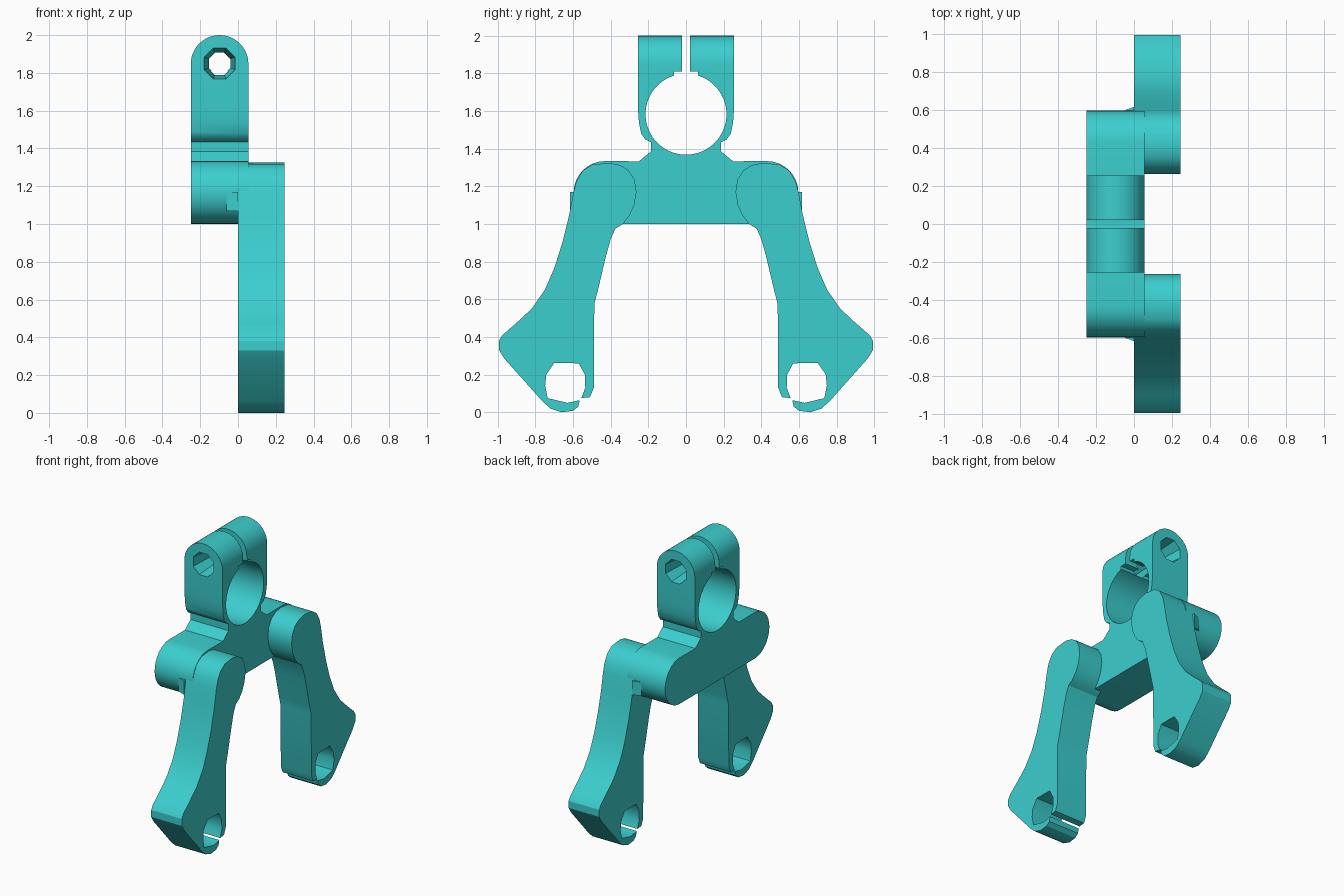
import bpy
import bmesh
import math
from mathutils import Matrix, Vector

cube = bpy.data.objects.get("Cube")
if cube:
    bpy.data.objects.remove(cube, do_unlink=True)

TEAL = (0.045, 0.62, 0.62, 1.0)
teal = bpy.data.materials.new("teal plastic")
teal.use_nodes = True
teal.diffuse_color = TEAL
teal.node_tree.nodes["Principled BSDF"].inputs["Base Color"].default_value = TEAL


def finish(name, bm):
    bmesh.ops.recalc_face_normals(bm, faces=bm.faces)
    mesh = bpy.data.meshes.new(name)
    bm.to_mesh(mesh)
    bm.free()
    mesh.materials.append(teal)
    obj = bpy.data.objects.new(name, mesh)
    bpy.context.collection.objects.link(obj)
    return obj


def prism(name, points, axis, lo, hi):
    """Extrude a closed 2D profile along x (points are y,z) or y (points are x,z)."""
    bm = bmesh.new()
    place = (lambda a, b: (lo, a, b)) if axis == "x" else (lambda a, b: (a, lo, b))
    face = bm.faces.new([bm.verts.new(place(a, b)) for a, b in points])
    moved = bmesh.ops.extrude_face_region(bm, geom=[face])["geom"]
    step = Vector((hi - lo, 0, 0)) if axis == "x" else Vector((0, hi - lo, 0))
    bmesh.ops.translate(bm, vec=step, verts=[g for g in moved if isinstance(g, bmesh.types.BMVert)])
    return finish(name, bm)


def arc(cx, cy, r, start, end, n):
    steps = [math.radians(start + (end - start) * i / n) for i in range(n + 1)]
    return [(cx + r * math.cos(t), cy + r * math.sin(t)) for t in steps]


def rect(a0, a1, b0, b1):
    return [(a0, b0), (a1, b0), (a1, b1), (a0, b1)]


def boolean(obj, tool, operation="DIFFERENCE"):
    mod = obj.modifiers.new("cut", "BOOLEAN")
    mod.operation, mod.solver, mod.object = operation, "EXACT", tool
    tool.hide_render = True
    bpy.context.view_layer.objects.active = obj
    bpy.ops.object.modifier_apply(modifier=mod.name)
    bpy.data.objects.remove(tool, do_unlink=True)


def smooth(obj):
    bpy.ops.object.select_all(action="DESELECT")
    obj.select_set(True)
    bpy.context.view_layer.objects.active = obj
    bpy.ops.object.shade_smooth_by_angle(angle=math.radians(30))


# Bridge with rounded ends, waisted neck and clamp block, as one half profile
half = arc(0.43, 1.167, 0.167, -90, 90, 16) + [
    (0.25, 1.333), (0.187, 1.385), (0.187, 1.435), (0.215, 1.448),
    (0.238, 1.48), (0.25, 1.54), (0.256, 1.62), (0.256, 2.0)]
bridge = prism("bridge_and_clamp", half + [(-y, z) for y, z in reversed(half)], "x", -0.25, 0.055)

# Round the clamp top across its width
arch = [(-0.25, 0.9), (0.055, 0.9)] + arc(-0.0975, 1.8475, 0.1525, 0, 180, 24)
boolean(bridge, prism("arch_helper", arch, "y", -1, 1), "INTERSECT")

# Tube bore, its flat-topped relief and the clamping slot
boolean(bridge, prism("bore_cutter", arc(0, 1.583, 0.215, 0, 354.375, 63), "x", -0.5, 0.5))
boolean(bridge, prism("relief_cutter", rect(-0.065, 0.065, 1.7, 1.81), "x", -0.5, 0.5))
boolean(bridge, prism("slot_cutter", rect(-0.02, 0.022, 1.75, 2.1), "x", -0.5, 0.5))

# Faceted bolt hole, narrowing toward the slot from each side
for side in (-1, 1):
    bm = bmesh.new()
    bmesh.ops.create_cone(bm, cap_ends=True, segments=8, radius1=0.06, radius2=0.09, depth=0.27)
    bmesh.ops.transform(bm, verts=bm.verts, matrix=Matrix.Translation((-0.0975, side * 0.14, 1.85))
                        @ Matrix.Rotation(-side * math.pi / 2, 4, "X")
                        @ Matrix.Rotation(math.pi / 8, 4, "Z"))
    boolean(bridge, finish("bolt_cutter", bm))
smooth(bridge)

# Legs: rounded shoulder, flared knee, foot with an eyelet
leg_outline = [
    (0.50, 1.315), (0.55, 1.282), (0.583, 1.225), (0.60, 1.16), (0.62, 1.05), (0.657, 0.90),
    (0.70, 0.765), (0.75, 0.65), (0.82, 0.55), (0.90, 0.475), (0.975, 0.41), (0.993, 0.38),
    (0.993, 0.33), (0.965, 0.285), (0.84, 0.145), (0.765, 0.06), (0.72, 0.02), (0.66, 0.0),
    (0.60, 0.008), (0.572, 0.03), (0.562, 0.075), (0.51, 0.08), (0.49, 0.13), (0.487, 0.575),
    (0.47, 0.64), (0.425, 0.83), (0.40, 0.92), (0.375, 0.975), (0.335, 1.0), (0.30, 1.045),
    (0.275, 1.10), (0.263, 1.17), (0.273, 1.235), (0.305, 1.285), (0.35, 1.313), (0.41, 1.325)]
eyelet = [(0.535, 0.13), (0.537, 0.20), (0.57, 0.26), (0.70, 0.262), (0.742, 0.20),
          (0.748, 0.14), (0.735, 0.075), (0.63, 0.05), (0.56, 0.065)]
for name, side in (("front_leg", -1), ("back_leg", 1)):
    leg = prism(name, [(side * y, z) for y, z in leg_outline], "x", 0.0, 0.245)
    boolean(leg, prism("eyelet_cutter", [(side * y, z) for y, z in eyelet], "x", -0.2, 0.5))
    smooth(leg)
    # Small fillet wedge where the leg meets the bridge end
    fillet = prism(name + "_fillet", [(-0.06, side * 0.0), (0.0, side * 0.0), (0.0, side * 0.022)], "y", 0, 0.1)
    fillet.data.transform(Matrix(((1, 0, 0, 0), (0, 0, 1, side * 0.594), (0, 1, 0, 1.07), (0, 0, 0, 1))))
    fillet.data.update()
